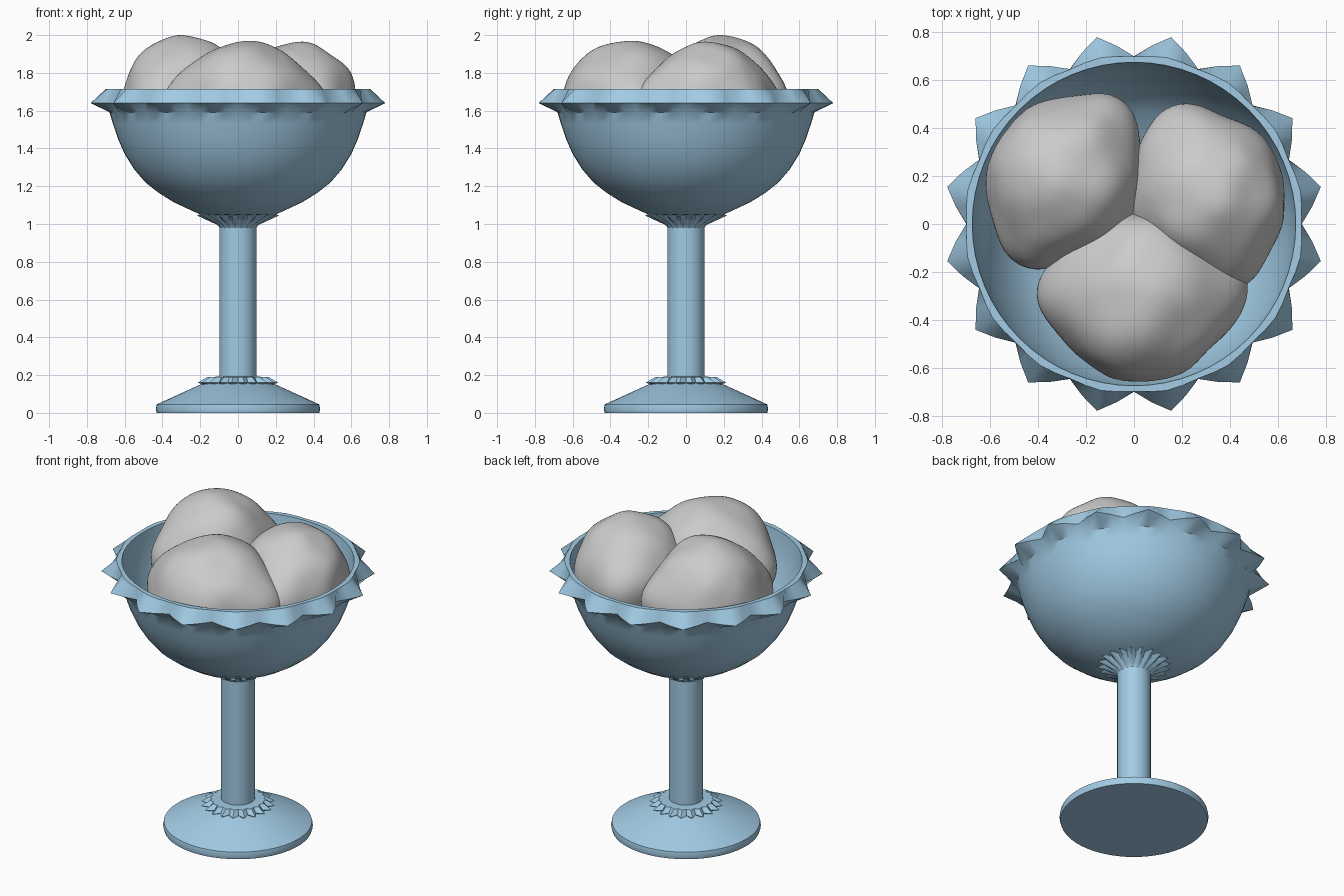
import bpy, bmesh, math
from mathutils import Vector, noise

if "Cube" in bpy.data.objects:
    bpy.data.objects.remove(bpy.data.objects["Cube"])

glass = bpy.data.materials.new("pale_blue_glass")
glass.diffuse_color = (0.36, 0.60, 0.78, 1)
glass.use_nodes = True
glass.node_tree.nodes["Principled BSDF"].inputs["Base Color"].default_value = glass.diffuse_color


def finish(name, bm, angle, mat=None):
    bmesh.ops.recalc_face_normals(bm, faces=bm.faces)
    me = bpy.data.meshes.new(name)
    bm.to_mesh(me)
    bm.free()
    ob = bpy.data.objects.new(name, me)
    bpy.context.collection.objects.link(ob)
    if mat:
        me.materials.append(mat)
    bpy.ops.object.select_all(action='DESELECT')
    ob.select_set(True)
    bpy.context.view_layer.objects.active = ob
    bpy.ops.object.shade_smooth_by_angle(angle=math.radians(angle))
    return ob


def lathe(name, profile, teeth=16, angle=40):
    """Revolve (radius, z, tooth_depth) points; tooth_depth adds pointed teeth."""
    bm = bmesh.new()
    n = teeth * 4
    wave = (0, 0.5, 1, 0.5)
    rings = []
    for r, z, depth in profile:
        if r == 0:
            rings.append([bm.verts.new((0, 0, z))] * n)
            continue
        ring = []
        for i in range(n):
            a = math.tau * i / n
            rr = r + depth * wave[i % 4]
            ring.append(bm.verts.new((rr * math.cos(a), rr * math.sin(a), z)))
        rings.append(ring)
    for lo, hi in zip(rings, rings[1:]):
        for i in range(n):
            j = (i + 1) % n
            quad = list(dict.fromkeys((lo[i], lo[j], hi[j], hi[i])))
            bm.faces.new(quad)
    return finish(name, bm, angle, glass)


# Bowl with toothed rim, hollow inside
lathe("bowl", [
    (0, 1.03, 0), (0.2, 1.05, 0), (0.34, 1.115, 0), (0.42, 1.165, 0),
    (0.49, 1.22, 0), (0.55, 1.29, 0), (0.6, 1.37, 0), (0.635, 1.45, 0),
    (0.662, 1.53, 0), (0.68, 1.59, 0), (0.70, 1.64, 0.095),
    (0.698, 1.715, 0.01), (0.675, 1.715, 0), (0.665, 1.62, 0),
    (0.642, 1.53, 0), (0.615, 1.45, 0), (0.58, 1.37, 0), (0.53, 1.29, 0),
    (0.47, 1.225, 0), (0.33, 1.14, 0), (0.19, 1.08, 0), (0, 1.06, 0)])

# Fluted collar under the bowl
lathe("bowl_collar", [
    (0, 0.98, 0), (0.098, 0.98, 0), (0.105, 0.995, 0.005),
    (0.17, 1.045, 0.05), (0.16, 1.06, 0.02), (0, 1.06, 0)], teeth=20)

# Stem
lathe("stem", [(0, 0.12, 0), (0.098, 0.12, 0), (0.098, 1.03, 0), (0, 1.03, 0)])

# Toothed collar on the foot
lathe("foot_collar", [
    (0, 0.13, 0), (0.16, 0.14, 0), (0.17, 0.16, 0.045),
    (0.15, 0.19, 0.015), (0.098, 0.192, 0), (0, 0.192, 0)], teeth=20)

# Foot
lathe("foot", [
    (0, 0, 0), (0.43, 0, 0), (0.435, 0.02, 0), (0.43, 0.045, 0),
    (0.2, 0.15, 0), (0.1, 0.175, 0), (0, 0.175, 0)])


# Scoops: lumpy ellipsoids with a bulge on either flank, kept inside the bowl
def scoop(name, x, y, facing, size, top, seed):
    bm = bmesh.new()
    bmesh.ops.create_icosphere(bm, subdivisions=5, radius=1)
    bulges = (Vector((1, 0.05, 0.05)).normalized(),
              Vector((-1, 0.05, 0.05)).normalized())
    for v in bm.verts:
        d = v.co.normalized()
        bulge = sum(math.exp(-((d - b).length / 0.45) ** 2) for b in bulges)
        k = 1 + 0.22 * bulge + 0.05 * noise.noise(d * 1.8 + Vector((seed, 0, 0)))
        v.co = Vector((d.x * size[0], d.y * size[1], d.z * size[2])) * k
    lift = top - max(v.co.z for v in bm.verts)
    c, s = math.cos(facing), math.sin(facing)
    for v in bm.verts:
        p = v.co
        q = Vector((x + p.x * c - p.y * s, y + p.x * s + p.y * c, p.z + lift))
        drop = min(max(1.72 - q.z, 0) / 0.65, 0.99)
        limit = 0.662 * math.sqrt(1 - drop * drop)
        r = math.hypot(q.x, q.y)
        if r > limit:
            q.x *= limit / r
            q.y *= limit / r
        v.co = q
    return finish(name, bm, 180)


scoop("scoop_front", 0.03, -0.30, 0.0, (0.365, 0.365, 0.35), 1.97, 3.1)
scoop("scoop_right", 0.31, 0.12, math.radians(114), (0.33, 0.325, 0.35), 1.965, 7.4)
scoop("scoop_left", -0.29, 0.19, math.radians(239), (0.33, 0.33, 0.37), 2.0, 12.7)
